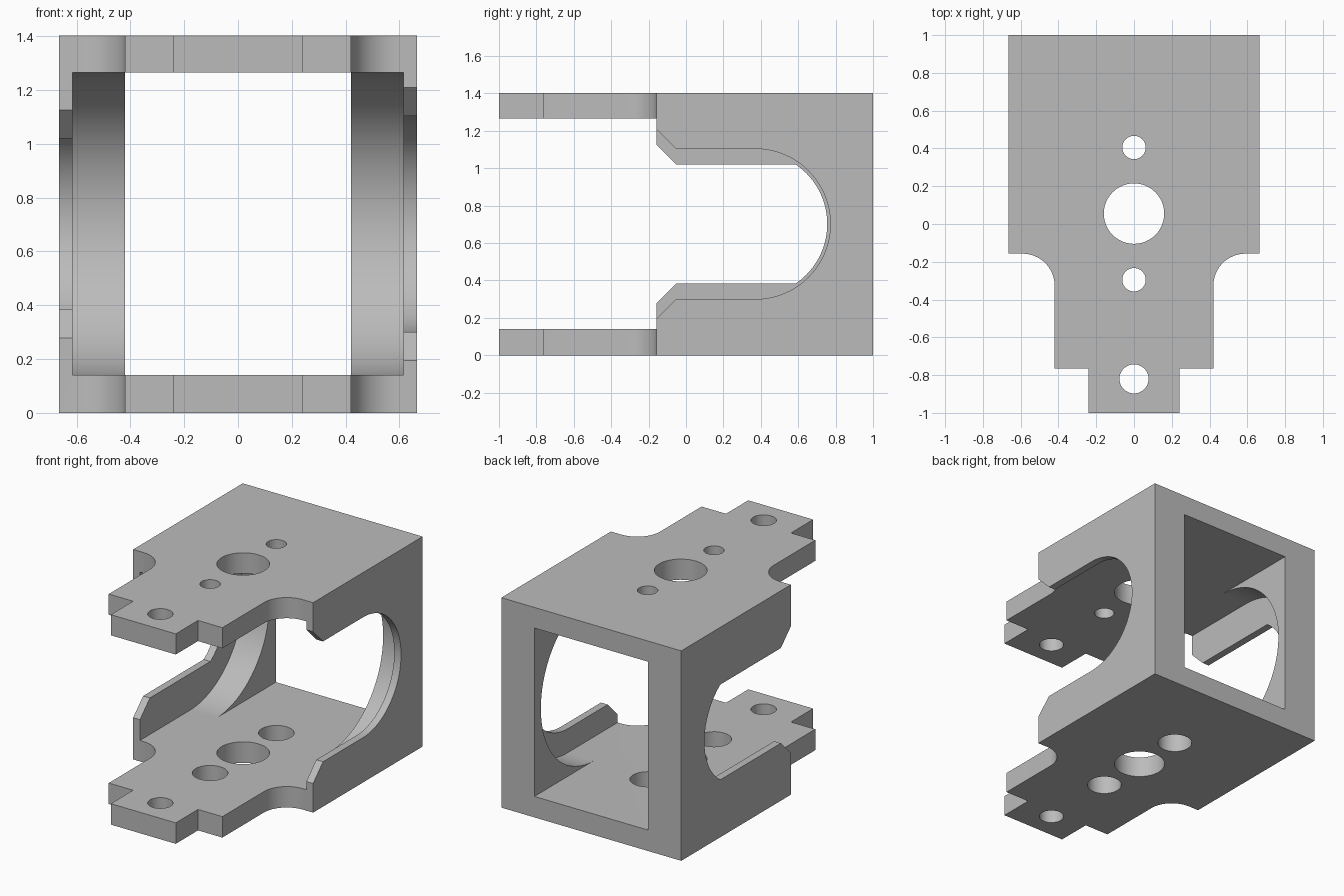
import bpy
import bmesh
from math import asin, cos, pi, sin, sqrt

cube = bpy.data.objects.get("Cube")
if cube:
    bpy.data.objects.remove(cube, do_unlink=True)

HALF_W, HEIGHT, MID_Z = 0.665, 1.403, 0.702   # overall body
INNER_W, WINDOW_W = 0.615, 0.42               # cavity and back window half widths
FLOOR, CEIL = 0.14, 1.265                     # inner faces of the two plates
FRONT, ARC_Y = -0.157, 0.37                   # wall front edge, arc centre

grey = bpy.data.materials.new("machined grey")
grey.use_nodes = True
colour = (0.5, 0.5, 0.5, 1)
grey.diffuse_color = colour
grey.node_tree.nodes["Principled BSDF"].inputs["Base Color"].default_value = colour


def arc(cx, cy, r, start, end, steps):
    return [(cx + r * cos(start + (end - start) * i / steps),
             cy + r * sin(start + (end - start) * i / steps)) for i in range(steps + 1)]


def prism(name, points, axis, low, high):
    """Extrude a closed 2D outline along x (outline in y, z) or z (outline in x, y)."""
    bm = bmesh.new()
    place = (lambda a, b: (low, a, b)) if axis == "x" else (lambda a, b: (a, b, low))
    face = bm.faces.new([bm.verts.new(place(a, b)) for a, b in points])
    moved = bmesh.ops.extrude_face_region(bm, geom=[face])["geom"]
    shift = (high - low, 0, 0) if axis == "x" else (0, 0, high - low)
    bmesh.ops.translate(bm, vec=shift, verts=[v for v in moved if isinstance(v, bmesh.types.BMVert)])
    bmesh.ops.recalc_face_normals(bm, faces=bm.faces)
    mesh = bpy.data.meshes.new(name)
    bm.to_mesh(mesh)
    bm.free()
    obj = bpy.data.objects.new(name, mesh)
    bpy.context.collection.objects.link(obj)
    mesh.materials.append(grey)
    return obj


def rectangle(x0, x1, y0, y1):
    return [(x0, y0), (x1, y0), (x1, y1), (x0, y1)]


def hole(y, r, low, high):
    return prism("hole_cutter", arc(0, y, r, 0, 2 * pi, 48)[:-1], "z", low, high)


def side_opening(half, radius, low, high):
    """Arched slot in a side wall, with a chamfered mouth at the front."""
    a = asin(min(1, half / radius))
    mouth = half + 0.105
    pts = [(-0.3, MID_Z - mouth), (FRONT, MID_Z - mouth), (FRONT + 0.105, MID_Z - half)]
    pts += arc(ARC_Y, MID_Z, radius, -a, a, 40)
    pts += [(FRONT + 0.105, MID_Z + half), (FRONT, MID_Z + mouth), (-0.3, MID_Z + mouth)]
    return prism("side_opening_cutter", pts, "x", low, high)


# Solid body from the plan outline: wide rear, scooped shoulders, narrow nose tab
R = 0.17
half_plan = [(0.24, -1), (0.24, -0.765), (WINDOW_W, -0.765)]
half_plan += arc(WINDOW_W + R, FRONT - R, R, pi, pi / 2, 16)
half_plan += [(HALF_W, FRONT), (HALF_W, 1)]
plan = half_plan + [(-x, y) for x, y in reversed(half_plan)]
body = prism("bracket_body", plan, "z", 0, HEIGHT)

# Cavity between the plates, ending in a half cylinder at the rear
cavity_r = (CEIL - FLOOR) / 2
cavity = [(-1.2, FLOOR)] + arc(ARC_Y, (CEIL + FLOOR) / 2, cavity_r, -pi / 2, pi / 2, 64) + [(-1.2, CEIL)]
cutters = [prism("cavity_cutter", cavity, "x", -INNER_W, INNER_W)]

# Rectangular window through the back
cutters.append(prism("back_window_cutter", rectangle(-WINDOW_W, WINDOW_W, 0.1, 1.2), "z", FLOOR, CEIL))

# Side openings: the left one is taller than the right one
cutters.append(side_opening(0.402, 0.402, 0.55, 0.8))
cutters.append(side_opening(0.318, 0.385, -0.8, -0.55))

# Holes through both plates; the small pair is wider in the bottom plate
for y, top_r, bottom_r in ((0.405, 0.062, 0.108), (0.055, 0.16, 0.16),
                           (-0.295, 0.062, 0.108), (-0.82, 0.077, 0.077)):
    cutters.append(hole(y, top_r, 1.1, 1.6))
    cutters.append(hole(y, bottom_r, -0.2, 0.3))

for cutter in cutters:
    cutter.hide_render = True
    mod = body.modifiers.new("cut", "BOOLEAN")
    mod.operation = "DIFFERENCE"
    mod.solver = "EXACT"
    mod.object = cutter

# Bake the cuts and drop the cutters
graph = bpy.context.evaluated_depsgraph_get()
graph.update()
baked = bpy.data.meshes.new_from_object(body.evaluated_get(graph))
body.modifiers.clear()
body.data = baked
for cutter in cutters:
    bpy.data.objects.remove(cutter, do_unlink=True)

bpy.ops.object.select_all(action="DESELECT")
body.select_set(True)
bpy.context.view_layer.objects.active = body
bpy.ops.object.shade_smooth_by_angle(angle=0.5)
